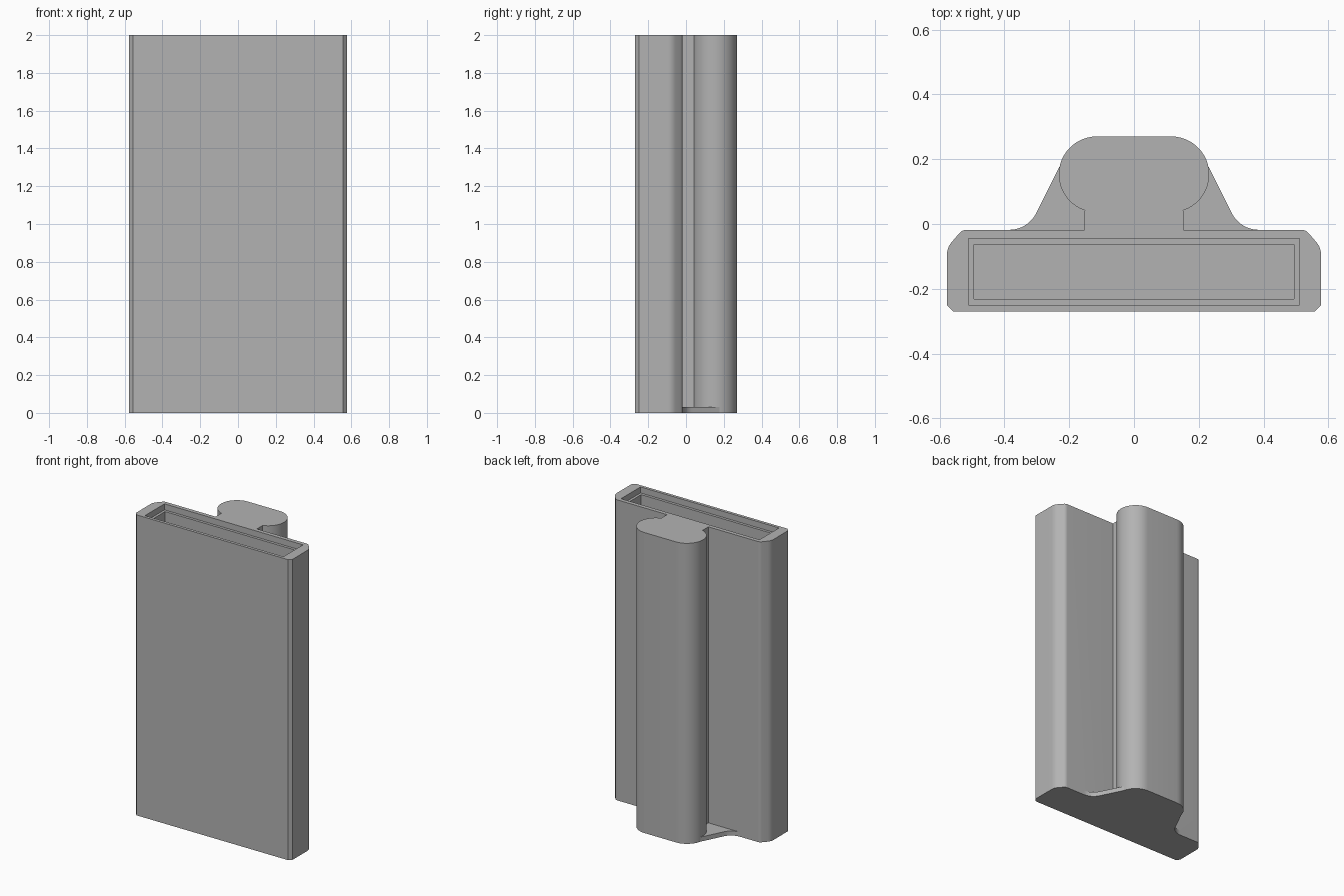
import bpy
import bmesh
from math import cos, sin, radians

cube = bpy.data.objects.get("Cube")
if cube:
    bpy.data.objects.remove(cube, do_unlink=True)

HEIGHT = 2.0
BACK = -0.018        # back face of the sleeve
FLOOR = 0.03         # thickness of the foot and the pocket floor

grey = bpy.data.materials.new("plain_grey")
grey.use_nodes = True
color = (0.45, 0.45, 0.45, 1)
grey.diffuse_color = color
grey.node_tree.nodes["Principled BSDF"].inputs["Base Color"].default_value = color


def arc(cx, cy, r, start, end, steps):
    angles = [radians(start + (end - start) * i / steps) for i in range(steps + 1)]
    return [(cx + r * cos(a), cy + r * sin(a)) for a in angles]


def prism(name, half, z0, z1):
    """Extrude a right-hand half outline, mirrored across x = 0."""
    outline = half + [(-x, y) for x, y in reversed(half)]
    bm = bmesh.new()
    face = bm.faces.new([bm.verts.new((x, y, z0)) for x, y in outline])
    top = bmesh.ops.extrude_face_region(bm, geom=[face])["geom"]
    bmesh.ops.translate(bm, vec=(0, 0, z1 - z0),
                        verts=[g for g in top if isinstance(g, bmesh.types.BMVert)])
    bmesh.ops.recalc_face_normals(bm, faces=bm.faces)
    mesh = bpy.data.meshes.new(name)
    bm.to_mesh(mesh)
    bm.free()
    mesh.materials.append(grey)
    obj = bpy.data.objects.new(name, mesh)
    bpy.context.collection.objects.link(obj)
    return obj


def combine(target, other, operation):
    bpy.context.view_layer.objects.active = target
    mod = target.modifiers.new(operation.title(), 'BOOLEAN')
    mod.operation = operation
    mod.solver = 'EXACT'
    mod.object = other
    bpy.ops.object.modifier_apply(modifier=mod.name)
    bpy.data.objects.remove(other, do_unlink=True)


# Flat sleeve with chamfered front, rounded back corners and a bulbed rail
body = prism("sleeve_and_rail",
             [(0.557, -0.27), (0.577, -0.25)]
             + arc(0.517, -0.095, 0.06, 0, 40, 5)
             + arc(0.516, BACK - 0.03, 0.03, 40, 90, 6)
             + [(0.152, BACK)]
             + arc(0.115, 0.153, 0.117, -71.6, 90, 24),
             0, HEIGHT)

# Thin flared foot joining the rail to the sleeve
foot = prism("foot_web",
             [(0.385, -0.06)]
             + arc(0.385, 0.075, 0.093, 270, 208, 8)
             + [(0.23, 0.177), (0.15, 0.2)],
             0, FLOOR)
combine(body, foot, 'UNION')

# Stepped pocket open at the top
for name, x, y0, y1, bottom in (
        ("pocket_mouth", 0.51, -0.25, -0.045, HEIGHT - 0.04),
        ("pocket", 0.493, -0.232, -0.063, FLOOR)):
    cutter = prism(name, [(x, y0), (x, y1)], bottom, HEIGHT + 0.1)
    combine(body, cutter, 'DIFFERENCE')

bpy.ops.object.select_all(action='DESELECT')
body.select_set(True)
bpy.context.view_layer.objects.active = body
bpy.ops.object.shade_smooth_by_angle(angle=radians(25))
